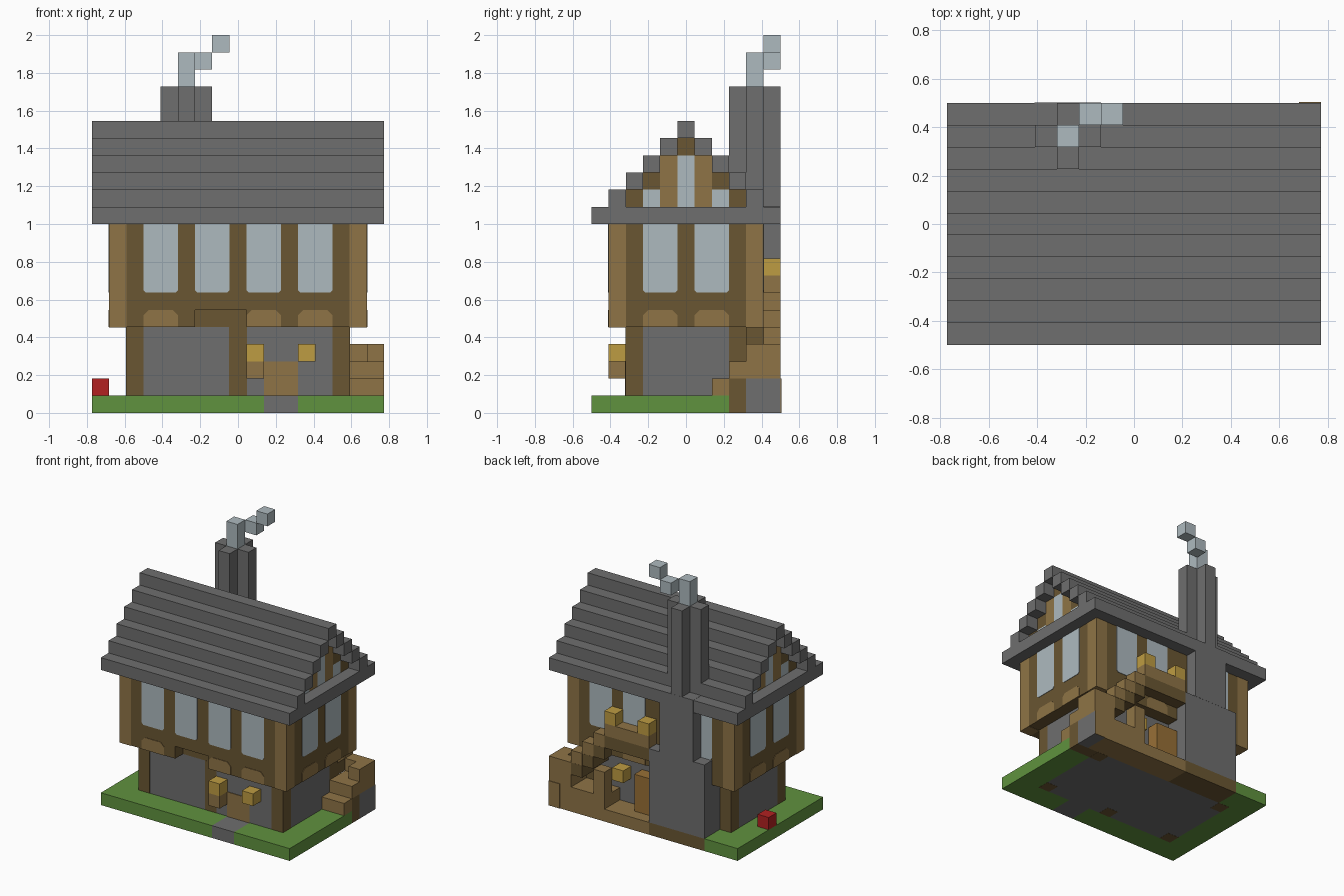
import bpy, bmesh

cube = bpy.data.objects.get("Cube")
if cube:
    bpy.data.objects.remove(cube, do_unlink=True)

U = 1 / 11  # one building block


def linear(c):
    c /= 255
    return c / 12.92 if c <= 0.04045 else ((c + 0.055) / 1.055) ** 2.4


def material(name, *rgb):
    m = bpy.data.materials.new(name)
    col = [linear(c) for c in rgb] + [1]
    m.use_nodes = True
    m.diffuse_color = col
    m.node_tree.nodes["Principled BSDF"].inputs["Base Color"].default_value = col
    return m


STONE = material("grey stone", 110, 110, 110)
GRASS = material("grass green", 96, 146, 62)
DARK = material("dark timber", 106, 86, 50)
TAN = material("tan timber", 143, 116, 70)
GLASS = material("pale glass", 174, 186, 191)
LAMP = material("lamp yellow", 190, 156, 66)
RED = material("mailbox red", 178, 33, 33)
DOOR = material("orange wood", 152, 112, 54)


def point(i, j, k):
    return ((i - 8.5) * U, (j - 5.5) * U, k * U)


def finish(name, bm, mat):
    bmesh.ops.recalc_face_normals(bm, faces=bm.faces)
    me = bpy.data.meshes.new(name)
    bm.to_mesh(me)
    bm.free()
    me.materials.append(mat)
    ob = bpy.data.objects.new(name, me)
    bpy.context.collection.objects.link(ob)
    return ob


def box(name, mat, i, j, k, grow=0):
    """Block spanning grid ranges i, j, k; grow avoids coplanar faces."""
    bm = bmesh.new()
    bmesh.ops.create_cube(bm, size=1)
    for v in bm.verts:
        p = [r[1] + grow if c > 0 else r[0] - grow for c, r in zip(v.co, (i, j, k))]
        v.co = point(*p)
    return finish(name, bm, mat)


def voxel(name, mat, i, j, k):
    return box(name, mat, (i, i + 1), (j, j + 1), (k, k + 1))


def panel(name, mat, side, a, k, low=0, high=0):
    """Thin plate on an upper-storey wall, with clipped low or high corners."""
    (a0, a1), (k0, k1) = a, k
    outline = [(a0 + low, k0), (a1 - low, k0), (a1, k0 + low), (a1, k1 - high),
               (a1 - high, k1), (a0 + high, k1), (a0, k1 - high), (a0, k0 + low)]
    plane, out = {"front": (1, -1), "back": (10, 1), "left": (16, 1), "right": (1, -1)}[side]

    def place(p, d):
        if side in ("front", "back"):
            return point(p[0], d, p[1])
        return point(d, p[0], p[1])
    bm = bmesh.new()
    f = bm.faces.new([bm.verts.new(place(p, plane)) for p in outline])
    ext = bmesh.ops.extrude_face_region(bm, geom=[f])["geom"]
    shift = [c - o for c, o in zip(place((0, 0), out * 0.04), place((0, 0), 0))]
    bmesh.ops.translate(bm, vec=shift, verts=[v for v in ext if isinstance(v, bmesh.types.BMVert)])
    bmesh.ops.remove_doubles(bm, verts=bm.verts, dist=1e-5)
    return finish(name, bm, mat)


# Ground slab, path and foundation
box("lawn_front_a", GRASS, (0, 10), (0, 2), (0, 1))
box("lawn_front_b", GRASS, (12, 17), (0, 2), (0, 1))
box("path", STONE, (10, 12), (0, 2), (0, 1))
box("lawn_right", GRASS, (0, 2), (2, 11), (0, 1))
box("lawn_right_back", GRASS, (2, 3), (9, 11), (0, 1))
box("lawn_left", GRASS, (15, 17), (2, 8), (0, 1))
box("foundation", STONE, (2, 15), (2, 9), (0, 1))
box("hearth_base", DARK, (3, 8), (9, 11), (0, 1))
box("back_deck", TAN, (8, 12), (9, 11), (0, 1))
voxel("mailbox", RED, 0, 6, 1)

# Ground floor walls and posts
box("ground_floor", STONE, (2, 15), (2, 9), (1, 5))
for i in (2, 8, 14):
    box("front_post", DARK, (i, i + 1), (2, 3), (0, 5), 0.01)
for i in (2, 14):
    box("back_post", DARK, (i, i + 1), (8, 9), (0, 5), 0.01)
box("front_door", TAN, (10, 12), (1.95, 2.5), (1, 3))
box("back_door", DOOR, (8, 10), (9, 10), (1, 4))

# Lamps beside the doors
for i, j, k in ((9, 1, 3), (12, 1, 3), (11, 9, 3), (8, 10, 8), (11, 10, 8)):
    voxel("lamp", LAMP, i, j, k)
voxel("lamp_bracket", TAN, 9, 1, 2)

# Upper storey with a notch above the entrance
box("upper_floor", DARK, (1, 16), (1, 10), (6, 11))
box("floor_beam", DARK, (1, 16), (2, 10), (5, 6))
box("jetty_right", DARK, (1, 6), (1, 2), (5, 6))
box("jetty_left", DARK, (9, 16), (1, 2), (5, 6))
for i in (1, 15):
    for j in (1, 9):
        box("corner_post", TAN, (i, i + 1), (j, j + 1), (5, 11), 0.02)

# Windows and infill panels
for side, starts in (("front", (3, 6, 9, 12)), ("back", (3, 6, 9, 12)),
                     ("left", (3, 6)), ("right", (3, 6))):
    for a in starts:
        if side == "back" and a == 6:
            continue  # behind the chimney
        panel(side + "_window", GLASS, side, (a, a + 2), (7, 11), low=0.15)
        if not (side == "front" and a == 6):
            panel(side + "_infill", TAN, side, (a, a + 2), (5, 6), high=0.3)

# Stepped roof: eaves slab, rising courses and ridge
box("eaves", STONE, (0, 17), (0, 11), (11, 12))
for n in range(1, 5):
    box("front_course", STONE, (0, 17), (n, n + 1), (11 + n, 12 + n))
    box("back_course", STONE, (0, 17), (10 - n, 11 - n), (11 + n, 12 + n))
box("ridge", STONE, (0, 17), (5, 6), (16, 17))

# Gable walls, set back under both roof ends
for i in (1, 15):
    def gable(name, mat, j, k0, k1):
        box(name, mat, (i, i + 1), (j, j + 1), (k0, k1))
    for j in (4, 6):
        gable("gable_stud", TAN, j, 12, 15)
    for j in (2, 8):
        gable("gable_foot", DARK, j, 12, 13)
    for j in (3, 7):
        gable("gable_small_window", GLASS, j, 12, 13)
        gable("gable_brace", DARK, j, 13, 14)
    gable("gable_window", GLASS, 5, 12, 15)
    gable("gable_peak", DARK, 5, 15, 16)

# Chimney: broad hearth, breast and cross-shaped stack
box("hearth", STONE, (3, 8), (9, 11), (1, 7))
box("chimney_breast", STONE, (4, 7), (9, 11), (7, 12), 0.01)
for i, j in ((5, 8), (4, 9), (6, 9), (5, 10)):
    box("chimney_stack", STONE, (i, i + 1), (j, j + 1), (11, 19))

# Smoke puffs
box("smoke_column", GLASS, (5, 6), (9, 10), (18, 21))
voxel("smoke_puff", GLASS, 6, 10, 20)
voxel("smoke_puff", GLASS, 7, 10, 21)

# Outside stair: first flight on the left side, rail steps up with it
box("stair_footing", DARK, (15, 17), (8, 9), (0, 2))
box("landing_base", STONE, (16, 17), (9, 11), (0, 2))
box("landing_face", TAN, (16, 17), (11, 11.05), (0, 2))
voxel("stair_start", TAN, 15, 7, 1)
for n in range(3):
    voxel("side_rail", TAN, 16, 7 + n, 1 + n)
voxel("side_rail_corner", TAN, 16, 10, 3)
box("landing", TAN, (15, 17), (8, 11), (2, 3))

# Second flight climbs along the back wall to the balcony
box("stair_base", TAN, (12, 16), (9, 11), (0, 2))
box("stair_post", TAN, (12, 13), (10, 11), (2, 4))
for n in range(4):
    i = 15 - n
    box("stair_tread", DARK, (i, i + 1), (9, 11), (2 + n, 3 + n), -0.01)
    voxel("stair_rail", TAN, i, 10, 3 + n)
box("balcony_floor", DARK, (8, 12), (10, 11), (6, 7))
box("balcony_rail", TAN, (8, 12), (10, 11), (7, 8))
